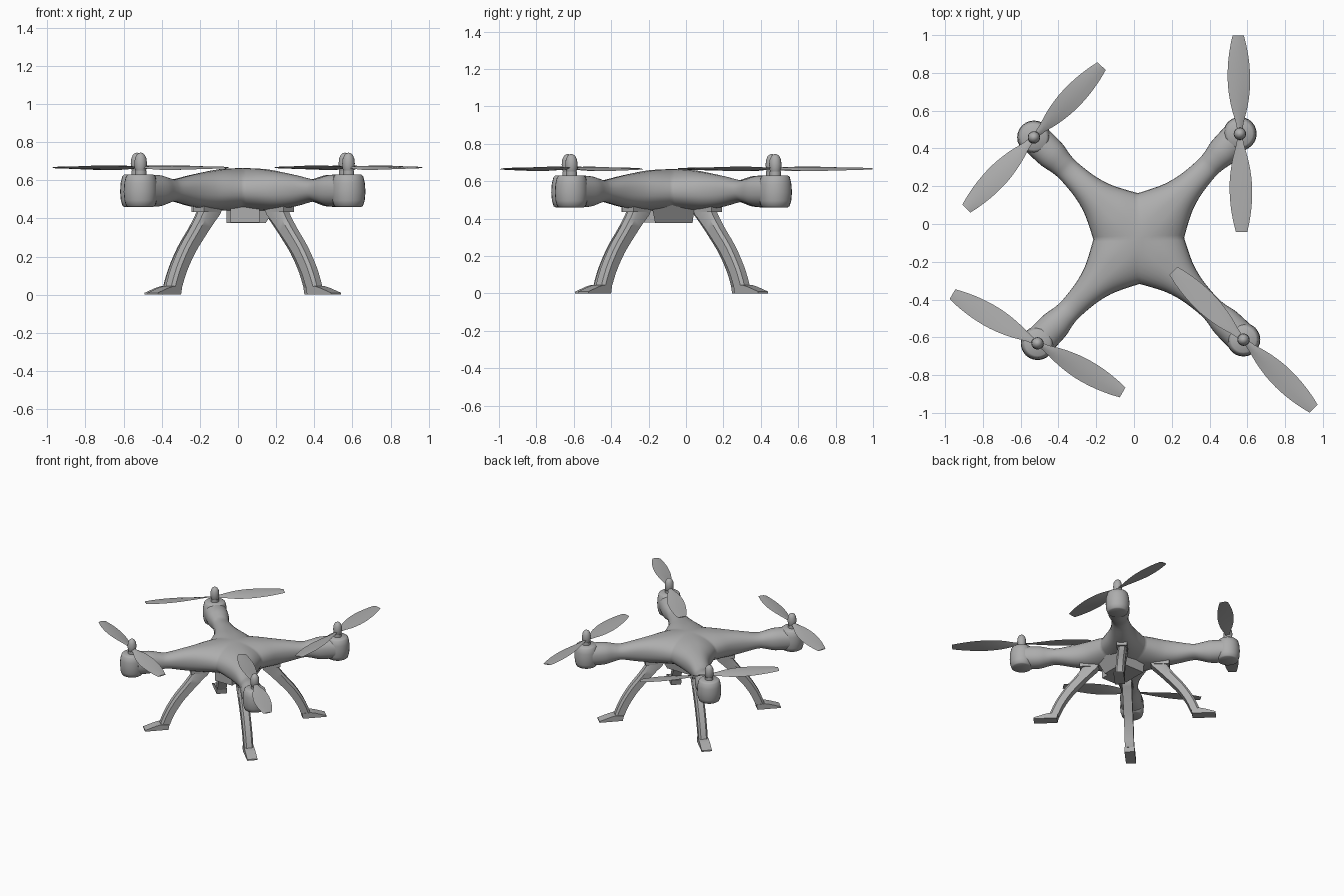
import bpy, bmesh, math
from mathutils import Vector, Matrix

if "Cube" in bpy.data.objects:
    bpy.data.objects.remove(bpy.data.objects["Cube"])

CX, CY = 0.025, -0.077      # airframe centre
ZM = 0.547                  # mid height of the shell
YAW = math.radians(1)
ROTOR_R = 0.771

grey = bpy.data.materials.new("grey plastic")
grey.diffuse_color = (0.42, 0.42, 0.42, 1)
grey.use_nodes = True
grey.node_tree.nodes["Principled BSDF"].inputs["Base Color"].default_value = grey.diffuse_color


def finish(name, bm, angle=35):
    bmesh.ops.remove_doubles(bm, verts=bm.verts, dist=0.0004)
    bmesh.ops.recalc_face_normals(bm, faces=bm.faces)
    me = bpy.data.meshes.new(name)
    bm.to_mesh(me)
    bm.free()
    me.materials.append(grey)
    ob = bpy.data.objects.new(name, me)
    bpy.context.collection.objects.link(ob)
    bpy.ops.object.select_all(action='DESELECT')
    ob.select_set(True)
    bpy.context.view_layer.objects.active = ob
    bpy.ops.object.shade_smooth_by_angle(angle=math.radians(angle))
    return ob


def loft(bm, rings, cap_start=True, cap_end=True):
    vs = [[bm.verts.new(p) for p in ring] for ring in rings]
    n = len(vs[0])
    for a, b in zip(vs, vs[1:]):
        for i in range(n):
            j = (i + 1) % n
            bm.faces.new((a[i], a[j], b[j], b[i]))
    if cap_start:
        bm.faces.new(vs[0])
    if cap_end:
        bm.faces.new(vs[-1])


def lathe(bm, profile, centre, n=24):
    loft(bm, [[(centre[0] + r * math.cos(i * math.tau / n),
                centre[1] + r * math.sin(i * math.tau / n), z) for i in range(n)]
              for r, z in profile])


def smooth_path(rows, steps=4):
    """Catmull-Rom through rows of numbers."""
    out = []
    for i in range(len(rows) - 1):
        p0, p1, p2, p3 = (rows[max(0, min(len(rows) - 1, i + k))] for k in (-1, 0, 1, 2))
        for s in range(steps):
            t = s / steps
            out.append([0.5 * (2 * b + (c - a) * t + (2 * a - 5 * b + 4 * c - d) * t * t
                               + (3 * b - a - 3 * c + d) * t ** 3)
                        for a, b, c, d in zip(p0, p1, p2, p3)])
    return out + [list(rows[-1])]


# four directions: arms and legs run along the diagonals
FRAMES = [Matrix.Translation((CX, CY, 0)) @ Matrix.Rotation(YAW + math.radians(45 + 90 * k), 4, 'Z')
          for k in range(4)]
HUBS = [m @ Vector((ROTOR_R, 0, 0)) for m in FRAMES]

# shell: each arm is lofted from the mitred centre out to its pod
# edge radius, half width, backward bow of the section, height up, height down
STATIONS = smooth_path([
    (0.170, 0.170, 0.170, 0.118, 0.110),
    (0.235, 0.135, 0.110, 0.113, 0.106),
    (0.310, 0.100, 0.055, 0.098, 0.099),
    (0.400, 0.076, 0.015, 0.079, 0.082),
    (0.510, 0.064, 0.000, 0.058, 0.058),
    (0.570, 0.067, 0.000, 0.067, 0.067),
    (0.640, 0.080, 0.000, 0.081, 0.084),
    (0.740, 0.083, 0.000, 0.082, 0.085)])
bm = bmesh.new()
N = 32
for m in FRAMES:
    rings = []
    for r, w, bow, up, down in STATIONS:
        ring = []
        for i in range(N):
            a = math.tau * i / N
            s, c = math.cos(a), math.sin(a)
            if abs(c) < 1e-6:
                c = 0
            h = math.copysign(abs(c) ** 0.85, c) * (up if c > 0 else down)
            ring.append(m @ Vector((r - bow * (1 - abs(s)), w * s, ZM + h)))
        rings.append(ring)
    loft(bm, rings, cap_start=False)
finish("body_shell", bm, 50)

# motor pods: barrels with flat ends
for k, hub in enumerate(HUBS):
    bm = bmesh.new()
    lathe(bm, [(0.066, 0.460), (0.076, 0.466), (0.085, 0.495), (0.089, 0.54),
               (0.086, 0.585), (0.077, 0.622), (0.066, 0.631)], hub)
    finish(f"motor_pod_{k}", bm, 45)

    # motor shaft and bullet-shaped spinner
    bm = bmesh.new()
    lathe(bm, [(0.030, 0.625), (0.030, 0.652)], hub, 16)
    lathe(bm, [(0.024, 0.645), (0.031, 0.662), (0.033, 0.69), (0.030, 0.715),
               (0.021, 0.735), (0.010, 0.743), (0.002, 0.745)], hub, 16)
    finish(f"spinner_{k}", bm)

# propellers: two thin twisted blades each; distance, half width, pitch
BLADE = smooth_path([(0.0, 0.012, 0.30), (0.06, 0.022, 0.30), (0.15, 0.046, 0.25),
                     (0.26, 0.060, 0.18), (0.37, 0.057, 0.13), (0.46, 0.044, 0.10),
                     (0.52, 0.030, 0.08)], 3)
for k, (hub, deg) in enumerate(zip(HUBS, (91, 46.5, -30, -44.5))):
    bm = bmesh.new()
    for flip in (0, 180):
        m = Matrix.Translation((hub.x, hub.y, 0.667)) @ Matrix.Rotation(math.radians(deg + flip), 4, 'Z')
        rings = []
        for d, w, pitch in BLADE:
            p = m @ Matrix.Translation((d, 0, -0.004 * d)) @ Matrix.Rotation(pitch, 4, 'X')
            rings.append([p @ Vector((0, y * w, z)) for y, z in
                          ((-1, 0), (-0.4, 0.004), (0.4, 0.005), (1, 0), (0.4, -0.001), (-0.4, -0.002))])
        loft(bm, rings)
    finish(f"propeller_{k}", bm, 40)

# landing legs: radius, height, half depth, half width
LEG = smooth_path([(0.245, 0.465, 0.060, 0.036), (0.285, 0.405, 0.043, 0.035),
                   (0.350, 0.325, 0.036, 0.034), (0.425, 0.235, 0.034, 0.034),
                   (0.490, 0.130, 0.033, 0.034), (0.530, 0.035, 0.033, 0.034)], 3)
for k, m in enumerate(FRAMES):
    bm = bmesh.new()
    rings = []
    for i, (r, z, d, w) in enumerate(LEG):
        a, b = LEG[max(0, i - 1)], LEG[min(len(LEG) - 1, i + 1)]
        t = Vector((b[0] - a[0], 0, b[1] - a[1])).normalized()
        n = Vector((-t.z, 0, t.x))
        if i in (0, len(LEG) - 1):
            n = Vector((1, 0, 0))
        c = Vector((r, 0, z))
        rings.append([m @ (c + n * (d * u) + Vector((0, w * v, 0)))
                      for u, v in ((-1, -1), (-1, 1), (0.5, 1), (1, 0.6), (1, -0.6), (0.5, -1))])
    loft(bm, rings)
    finish(f"landing_leg_{k}", bm)

    # foot with a sloping toe
    bm = bmesh.new()
    prof = [(0.505, 0.0), (0.68, 0.0), (0.68, 0.010), (0.60, 0.036), (0.562, 0.045), (0.497, 0.04)]
    loft(bm, [[m @ Vector((r, s, z)) for r, z in prof] for s in (-0.038, 0.038)])
    finish(f"foot_{k}", bm)

    # leg mounting block
    bm = bmesh.new()
    loft(bm, [[m @ Vector((r, s, z)) for r, s in ((0.22, -0.04), (0.335, -0.04), (0.335, 0.04), (0.22, 0.04))]
              for z in (0.435, 0.48)])
    finish(f"leg_mount_{k}", bm)


def tapered_box(name, low, high):
    """low and high: x0, x1, y0, y1, z"""
    bm = bmesh.new()
    loft(bm, [[(x0, y0, z), (x1, y0, z), (x1, y1, z), (x0, y1, z)]
              for x0, x1, y0, y1, z in (low, high)])
    finish(name, bm)


# battery bay under the body with a sloping door, and the front module
tapered_box("battery_bay", (-0.06, 0.145, -0.165, 0.035, 0.376), (-0.06, 0.262, -0.20, 0.058, 0.55))
tapered_box("front_module", (-0.04, 0.112, -0.235, -0.15, 0.38), (-0.04, 0.112, -0.235, -0.15, 0.48))
